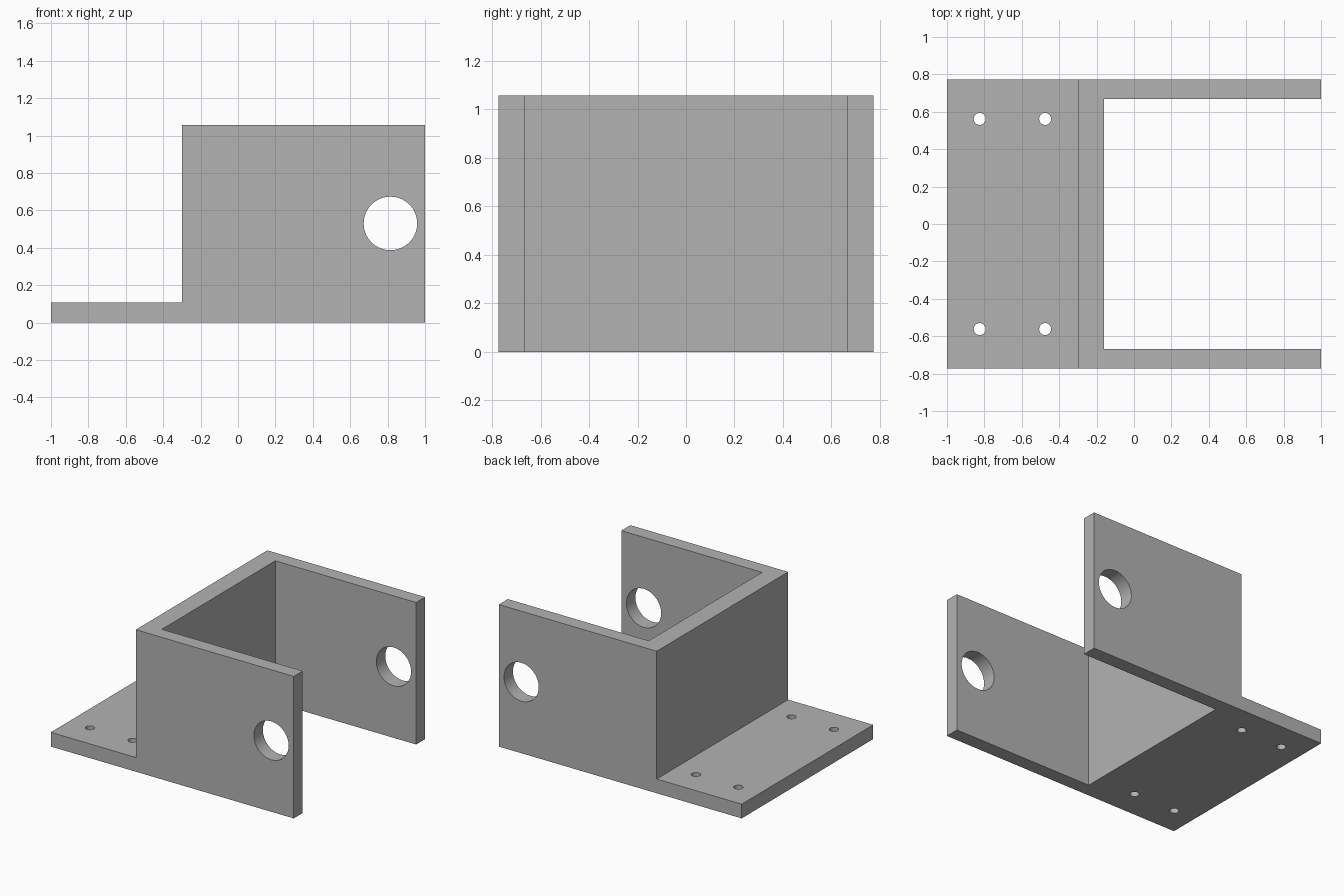
import bpy
import math

cube = bpy.data.objects.get("Cube")
if cube:
    bpy.data.objects.remove(cube, do_unlink=True)

# Main dimensions
HALF_Y, INNER_Y = 0.773, 0.667
HEIGHT, BASE = 1.057, 0.106
WEB_BACK, WEB_FRONT = -0.30, -0.16

grey = bpy.data.materials.new("metal grey")
grey.use_nodes = True
colour = (0.45, 0.45, 0.45, 1)
grey.diffuse_color = colour
grey.node_tree.nodes["Principled BSDF"].inputs["Base Color"].default_value = colour


def box(name, low, high):
    centre = [(a + b) / 2 for a, b in zip(low, high)]
    bpy.ops.mesh.primitive_cube_add(size=1, location=centre)
    ob = bpy.context.object
    ob.name = name
    ob.scale = [b - a for a, b in zip(low, high)]
    bpy.ops.object.transform_apply(location=True, rotation=True, scale=True)
    ob.data.materials.append(grey)
    return ob


def drill(name, radius, depth, location, rotation=(0, 0, 0), sides=64):
    bpy.ops.mesh.primitive_cylinder_add(vertices=sides, radius=radius, depth=depth,
                                        location=location, rotation=rotation)
    ob = bpy.context.object
    ob.name = name
    ob.data.materials.append(grey)
    return ob


# Solid block that the bracket is cut from
bracket = box("bracket", (-1, -HALF_Y, 0), (1, HALF_Y, HEIGHT))

# Space above the mounting flange, and the channel between the two arms
cutters = [
    box("flange_cutter", (-2, -1, BASE), (WEB_BACK, 1, 2)),
    box("channel_cutter", (WEB_FRONT, -INNER_Y, -1), (2, INNER_Y, 2)),
]

# Pivot bore through both arms
cutters.append(drill("bore_cutter", 0.143, 2, (0.815, 0, 0.53), (math.pi / 2, 0, 0)))

# Four screw holes in the flange
for x in (-0.825, -0.475):
    for y in (-0.562, 0.562):
        cutters.append(drill("screw_cutter", 0.032, 0.5, (x, y, 0), sides=32))

# Cut, then drop the helpers
bpy.ops.object.select_all(action="DESELECT")
bpy.context.view_layer.objects.active = bracket
bracket.select_set(True)
for cutter in cutters:
    cutter.hide_render = True
    mod = bracket.modifiers.new(cutter.name, "BOOLEAN")
    mod.operation = "DIFFERENCE"
    mod.solver = "EXACT"
    mod.object = cutter
    bpy.ops.object.modifier_apply(modifier=mod.name)
    bpy.data.objects.remove(cutter, do_unlink=True)

bpy.ops.object.shade_smooth_by_angle(angle=math.radians(30))
